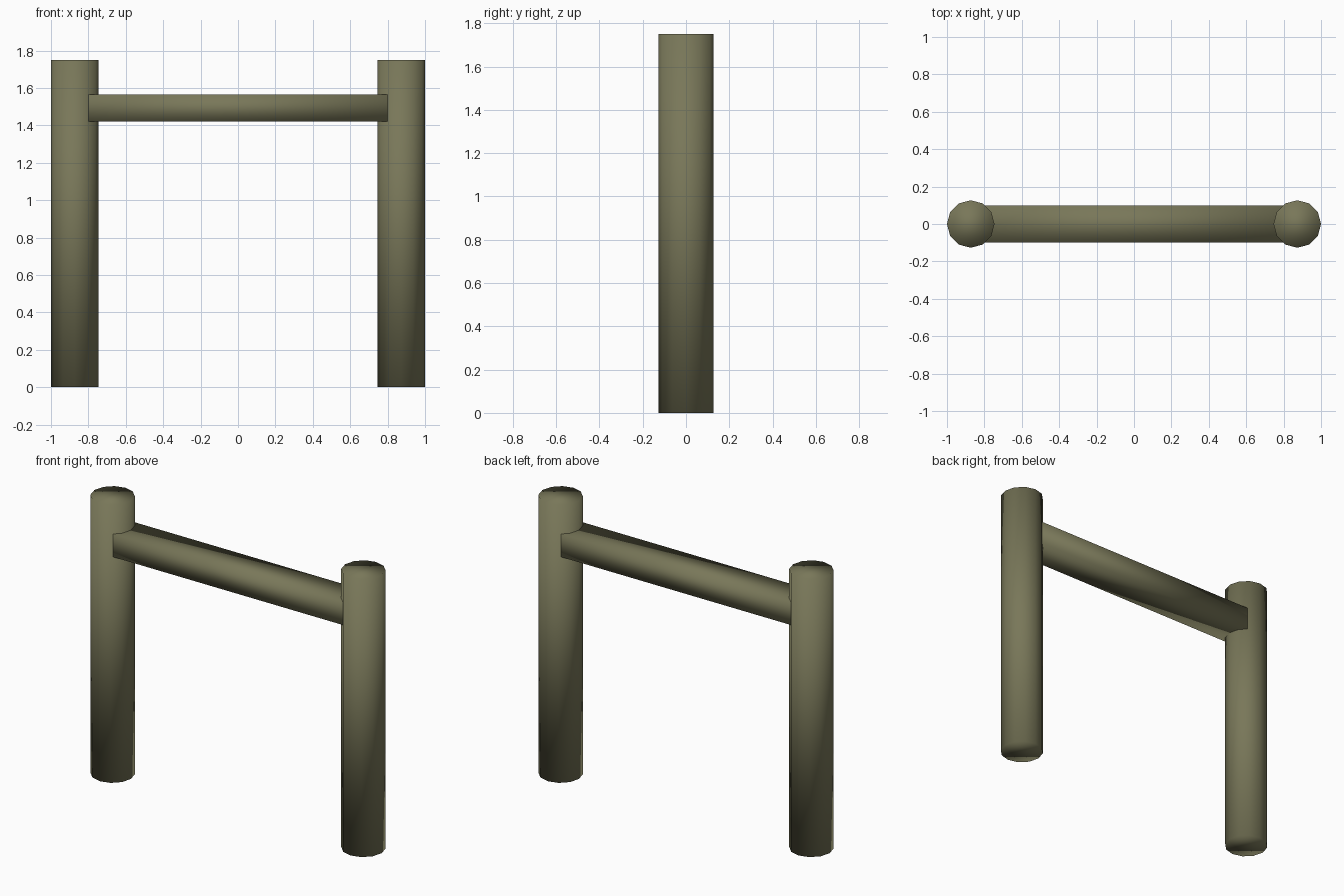
import bpy

if "Cube" in bpy.data.objects:
    bpy.data.objects.remove(bpy.data.objects["Cube"])

olive = bpy.data.materials.new("olive wood")
olive.diffuse_color = (0.19, 0.185, 0.1, 1)
olive.use_nodes = True
olive.node_tree.nodes["Principled BSDF"].inputs["Base Color"].default_value = olive.diffuse_color


def finish(name):
    ob = bpy.context.object
    ob.name = name
    ob.data.materials.append(olive)
    bpy.ops.object.shade_smooth()
    return ob


# Two upright twelve-sided posts, softly shaded over the caps
for side, x in (("left", -0.873), ("right", 0.873)):
    bpy.ops.mesh.primitive_cylinder_add(vertices=12, radius=0.127, depth=1.75,
                                        location=(x, 0, 0.875))
    finish(side + "_post")

# Rectangular cross rail, its ends buried in the posts
bpy.ops.mesh.primitive_cube_add(size=1, location=(0, 0, 1.493))
rail = finish("cross_rail")
for v in rail.data.vertices:
    v.co.x *= 1.7
    v.co.y *= 0.2
    v.co.z *= 0.145
